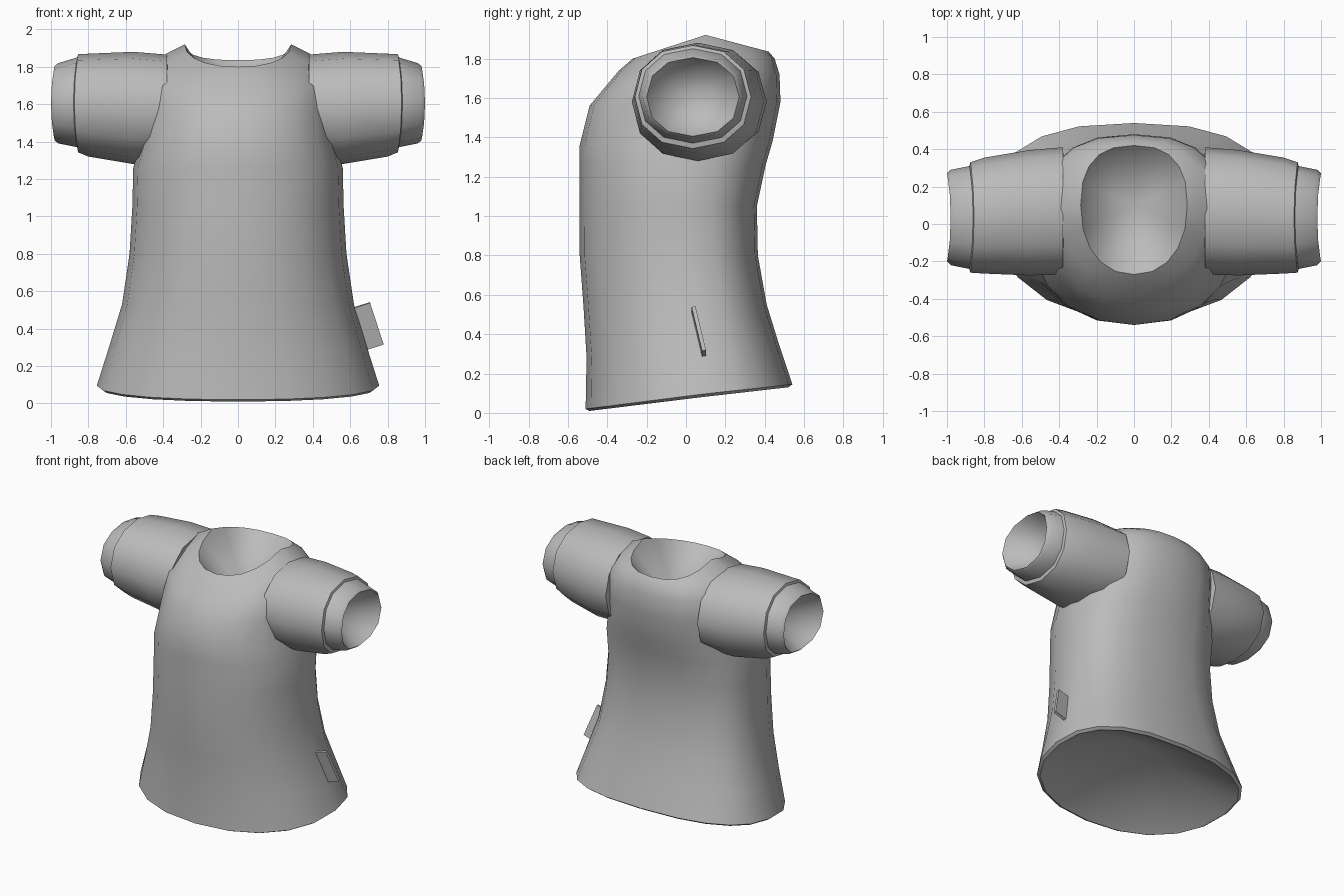
import bpy, bmesh
from math import sin, cos, tau, radians, copysign
from mathutils import Vector, Matrix

if "Cube" in bpy.data.objects:
    bpy.data.objects.remove(bpy.data.objects["Cube"])

grey = bpy.data.materials.new("cloth_grey")
grey.use_nodes = True
COLOUR = (0.5, 0.5, 0.5, 1)
grey.diffuse_color = COLOUR
grey.node_tree.nodes["Principled BSDF"].inputs["Base Color"].default_value = COLOUR


def rounded(value, square):
    return copysign(abs(value) ** (2 / square), value)


def finish(bm, name, angle=38):
    bmesh.ops.recalc_face_normals(bm, faces=bm.faces)
    mesh = bpy.data.meshes.new(name)
    bm.to_mesh(mesh)
    bm.free()
    mesh.materials.append(grey)
    obj = bpy.data.objects.new(name, mesh)
    bpy.context.collection.objects.link(obj)
    bpy.ops.object.select_all(action='DESELECT')
    obj.select_set(True)
    bpy.context.view_layer.objects.active = obj
    bpy.ops.object.shade_smooth_by_angle(angle=radians(angle))
    return obj


def skin(name, rings, first, last):
    """Bridge rings of points and close both ends with fans to a point."""
    bm = bmesh.new()
    loops = [[bm.verts.new(p) for p in ring] for ring in rings]
    n = len(loops[0])
    for a, b in zip(loops, loops[1:]):
        for i in range(n):
            j = (i + 1) % n
            bm.faces.new((a[i], a[j], b[j], b[i]))
    for loop, tip in ((loops[0], first), (loops[-1], last)):
        centre = bm.verts.new(tip)
        for i in range(n):
            bm.faces.new((loop[i], loop[(i + 1) % n], centre))
    return finish(bm, name)


def body_ring(w, ym, yf, yb, zf, zs, zb, n=20):
    """Ring with its own front, side and back depth and height."""
    points = []
    for i in range(n):
        a = tau * i / n
        s, c = sin(a), cos(a)
        square = 2.2 if s < 0 else 2.5
        y_end, z_end = (yf, zf) if s < 0 else (yb, zb)
        t = abs(rounded(s, square))
        points.append((w * rounded(c, square), ym + (y_end - ym) * t,
                       zs + (z_end - zs) * t))
    return points


# Body: half width, side y, front y, back y, then front, side and back z
body = [
    (0.735, 0.08, -0.49, 0.52, 0.01, 0.08, 0.13),
    (0.755, 0.08, -0.51, 0.54, 0.02, 0.095, 0.145),
    (0.69, 0.065, -0.505, 0.475, 0.28, 0.30, 0.34),
    (0.62, 0.04, -0.52, 0.41, 0.53, 0.53, 0.55),
    (0.58, 0.02, -0.54, 0.365, 0.8, 0.8, 0.8),
    (0.565, 0.0, -0.54, 0.36, 1.05, 1.05, 1.05),
    (0.56, 0.0, -0.54, 0.405, 1.26, 1.26, 1.26),
    (0.53, 0.0, -0.54, 0.44, 1.36, 1.37, 1.38),
    (0.5, 0.02, -0.49, 0.48, 1.56, 1.6, 1.58),
    (0.49, 0.05, -0.415, 0.475, 1.65, 1.78, 1.72),
    (0.385, 0.08, -0.34, 0.45, 1.74, 1.87, 1.80),
    (0.285, 0.1, -0.27, 0.42, 1.80, 1.92, 1.835),
]
skin("shirt_body", [body_ring(*r) for r in body], (0, 0.03, 0.4), (0, 0.1, 1.5))

# Sleeves with stepped cuffs: x, centre y, half depth, centre z, half height
sleeve = [
    (0.38, 0.07, 0.34, 1.58, 0.285),
    (0.56, 0.06, 0.335, 1.58, 0.3),
    (0.8, 0.045, 0.31, 1.595, 0.275),
    (0.875, 0.035, 0.295, 1.605, 0.262),
    (0.88, 0.035, 0.275, 1.61, 0.24),
    (0.98, 0.035, 0.255, 1.605, 0.215),
    (1.0, 0.035, 0.235, 1.605, 0.2),
]


def sleeve_ring(side, x, yc, ry, zc, rz, n=12):
    points = []
    for i in range(n):
        a = tau * i / n
        bend = 0.02 * sin(a) ** 2 if x > 0.85 else 0
        points.append((side * (x - bend), yc + ry * rounded(cos(a), 2.2),
                       zc + rz * rounded(sin(a), 2.2)))
    return points


for side, label in ((1, "left"), (-1, "right")):
    skin(label + "_sleeve", [sleeve_ring(side, *r) for r in sleeve],
         (side * 0.36, 0.07, 1.58), (side * 0.65, 0.04, 1.6))

# Small side tag sewn into the left seam
bm = bmesh.new()
bmesh.ops.create_cube(bm, size=1)
down = Vector((0.075, 0.055, -0.23)).normalized()
out = Vector((0.95, 0, 0.31))
out = (out - down * out.dot(down)).normalized()
thick = down.cross(out)
frame = Matrix((out * 0.12, thick * 0.02, down * 0.24)).transposed()
bmesh.ops.transform(bm, verts=bm.verts,
                    matrix=Matrix.Translation((0.685, 0.065, 0.41)) @ frame.to_4x4())
finish(bm, "side_tag", 30)
